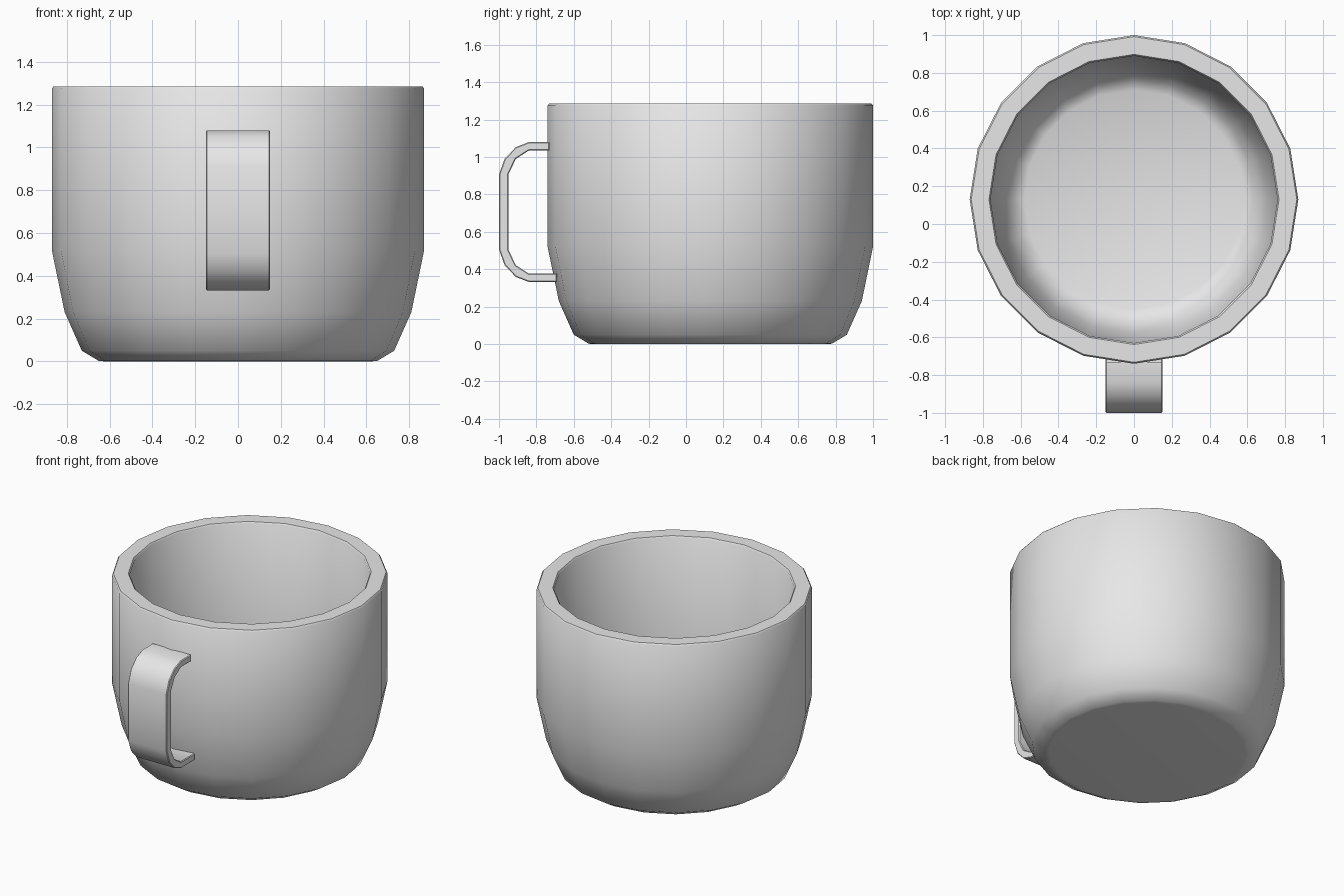
import bpy
import bmesh
from math import radians, tau
from mathutils import Vector

cube = bpy.data.objects.get("Cube")
if cube:
    bpy.data.objects.remove(cube, do_unlink=True)

# One plain grey for the whole mug
grey = bpy.data.materials.new("plain_grey")
grey.use_nodes = True
grey.diffuse_color = (0.8, 0.8, 0.8, 1)
grey.node_tree.nodes["Principled BSDF"].inputs["Base Color"].default_value = (0.8, 0.8, 0.8, 1)


def finish(name, bm, angle):
    """Turn a bmesh into a grey, smooth-shaded object."""
    bmesh.ops.recalc_face_normals(bm, faces=bm.faces[:])
    mesh = bpy.data.meshes.new(name)
    bm.to_mesh(mesh)
    bm.free()
    mesh.materials.append(grey)
    obj = bpy.data.objects.new(name, mesh)
    bpy.context.collection.objects.link(obj)
    bpy.ops.object.select_all(action='DESELECT')
    obj.select_set(True)
    bpy.context.view_layer.objects.active = obj
    bpy.ops.object.shade_smooth_by_angle(angle=radians(angle))
    return obj


def lathe(name, profile, sides, angle):
    """Spin a (radius, height) profile around z."""
    bm = bmesh.new()
    verts = [bm.verts.new((r, 0, z)) for r, z in profile]
    edges = [bm.edges.new(pair) for pair in zip(verts, verts[1:])]
    bmesh.ops.spin(bm, geom=verts + edges, cent=(0, 0, 0), axis=(0, 0, 1),
                   angle=tau, steps=sides, use_duplicate=False)
    bmesh.ops.remove_doubles(bm, verts=bm.verts[:], dist=0.0005)
    return finish(name, bm, angle)


# Cup: outside from the base up, over the lip and down the inside wall
outside = [(0, 0), (0.62, 0), (0.65, 0.002), (0.73, 0.05), (0.81, 0.23), (0.87, 0.52)]
lip = [(0.87, 1.275), (0.862, 1.285), (0.768, 1.285), (0.76, 1.275)]
inside = [(0.76, 0.53), (0.705, 0.26), (0.64, 0.13), (0.58, 0.105), (0, 0.105)]
cup = lathe("cup", outside + lip + inside, 20, 42)
cup.location.y = 0.13

# Handle: flat strap; the upper half outline is mirrored about its mid height
MID, HALF_WIDTH = 0.706, 0.15
outer = [(-0.73, 1.08), (-0.84, 1.08), (-0.91, 1.053), (-0.97, 0.99), (-1.0, 0.906)]
inner = [(-0.73, 1.035), (-0.84, 1.035), (-0.91, 0.99), (-0.95, 0.906)]


def with_mirror(points):
    lower = [(y, 2 * MID - z) for y, z in reversed(points)]
    # The lower end reaches further in to meet the tapering wall
    lower[-1] = (-0.69, lower[-1][1])
    return points + lower


outline = with_mirror(outer) + with_mirror(inner)[::-1]
bm = bmesh.new()
side = bm.faces.new([bm.verts.new((-HALF_WIDTH, y, z)) for y, z in outline])
grown = bmesh.ops.extrude_face_region(bm, geom=[side], use_keep_orig=True)
moved = [v for v in grown["geom"] if isinstance(v, bmesh.types.BMVert)]
bmesh.ops.translate(bm, verts=moved, vec=Vector((2 * HALF_WIDTH, 0, 0)))
bmesh.ops.recalc_face_normals(bm, faces=bm.faces[:])
# Soften the strap's long rims slightly
rims = [e for e in bm.edges if abs(e.verts[0].co.x - e.verts[1].co.x) < 0.001]
bmesh.ops.bevel(bm, geom=rims, offset=0.005, segments=1, affect='EDGES')
finish("handle", bm, 40)
